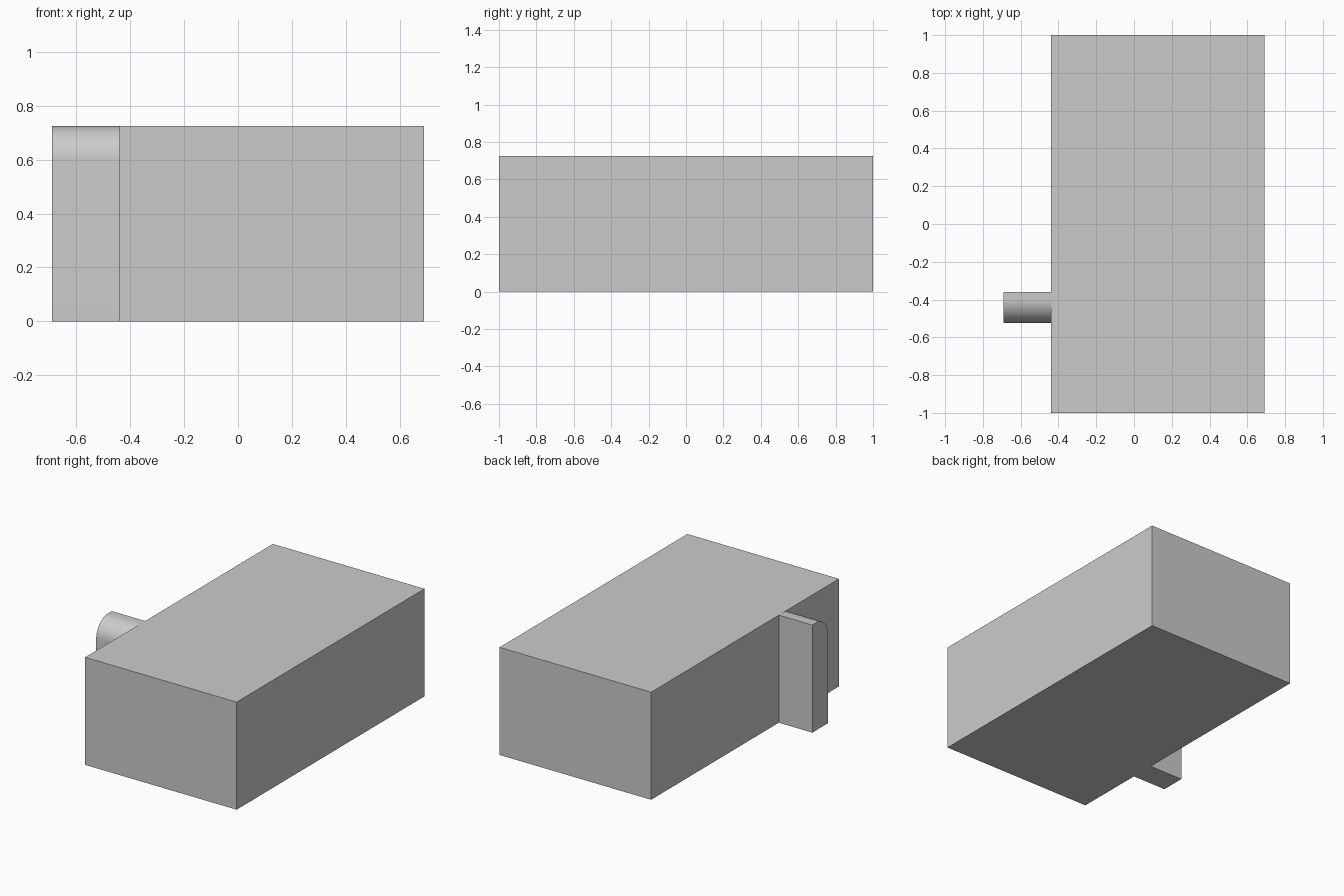
import bpy
import bmesh
from math import sin, cos, pi

cube = bpy.data.objects.get("Cube")
if cube:
    bpy.data.objects.remove(cube, do_unlink=True)

grey = bpy.data.materials.new("light_grey")
grey.use_nodes = True
colour = (0.6, 0.6, 0.6, 1)
grey.diffuse_color = colour
grey.node_tree.nodes["Principled BSDF"].inputs["Base Color"].default_value = colour

HEIGHT = 0.725
SIDE_X = -0.44   # wall the tab stands against
HALF_X = 0.69


def extrude_x(name, profile, x0, x1):
    """Extrude a closed (y, z) profile from x0 to x1."""
    bm = bmesh.new()
    face = bm.faces.new([bm.verts.new((x0, y, z)) for y, z in profile])
    out = bmesh.ops.extrude_face_region(bm, geom=[face])
    moved = [g for g in out["geom"] if isinstance(g, bmesh.types.BMVert)]
    bmesh.ops.translate(bm, verts=moved, vec=(x1 - x0, 0, 0))
    bmesh.ops.recalc_face_normals(bm, faces=bm.faces)
    mesh = bpy.data.meshes.new(name)
    bm.to_mesh(mesh)
    bm.free()
    mesh.materials.append(grey)
    obj = bpy.data.objects.new(name, mesh)
    bpy.context.collection.objects.link(obj)
    return obj


# Main block
extrude_x("main_block", [(-1, 0), (1, 0), (1, HEIGHT), (-1, HEIGHT)], SIDE_X, HALF_X)

# Side tab with a rounded front top edge
front, back, radius, steps = -0.525, -0.36, 0.125, 16
arc = [(front + radius - radius * sin(a), HEIGHT - radius + radius * cos(a))
       for a in (i / steps * pi / 2 for i in range(steps + 1))]
tab = extrude_x("side_tab", [(front, 0), (back, 0), (back, HEIGHT)] + arc, -HALF_X, SIDE_X)

bpy.ops.object.select_all(action="DESELECT")
tab.select_set(True)
bpy.context.view_layer.objects.active = tab
bpy.ops.object.shade_smooth_by_angle()
